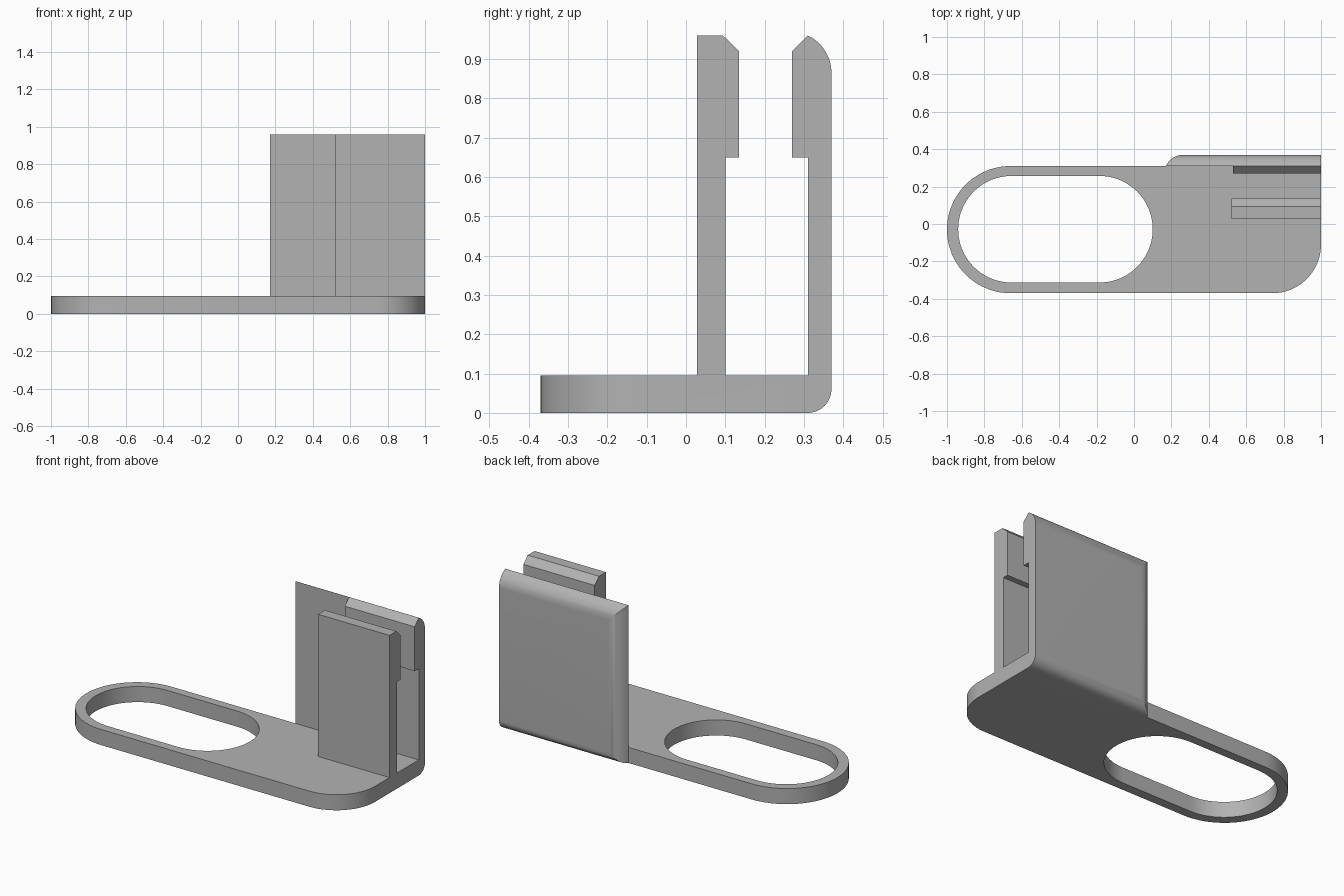
import bpy, bmesh
from math import cos, sin, radians, acos, degrees
from mathutils import Vector

cube = bpy.data.objects.get("Cube")
if cube:
    bpy.data.objects.remove(cube, do_unlink=True)

grey = bpy.data.materials.new("plain grey")
grey.use_nodes = True
colour = (0.45, 0.45, 0.45, 1)
grey.diffuse_color = colour
grey.node_tree.nodes["Principled BSDF"].inputs["Base Color"].default_value = colour


def arc(cx, cy, r, start, end, steps=16):
    angles = [radians(start + (end - start) * i / steps) for i in range(steps + 1)]
    return [(cx + r * cos(a), cy + r * sin(a)) for a in angles]


def prism(name, outline, axis, low, high):
    """Extrude an outline: (x, y) along z, or (y, z) along x."""
    bm = bmesh.new()
    place = (lambda p: (p[0], p[1], low)) if axis == "z" else (lambda p: (low, p[0], p[1]))
    face = bm.faces.new([bm.verts.new(place(p)) for p in outline])
    new = bmesh.ops.extrude_face_region(bm, geom=[face])["geom"]
    step = Vector((0, 0, high - low)) if axis == "z" else Vector((high - low, 0, 0))
    bmesh.ops.translate(bm, vec=step, verts=[v for v in new if isinstance(v, bmesh.types.BMVert)])
    bmesh.ops.recalc_face_normals(bm, faces=bm.faces)
    mesh = bpy.data.meshes.new(name)
    bm.to_mesh(mesh)
    bm.free()
    mesh.materials.append(grey)
    obj = bpy.data.objects.new(name, mesh)
    bpy.context.collection.objects.link(obj)
    return obj


def combine(obj, other, operation):
    mod = obj.modifiers.new(operation.lower(), "BOOLEAN")
    mod.operation, mod.solver, mod.object = operation, "EXACT", other
    bpy.context.view_layer.objects.active = obj
    bpy.ops.object.modifier_apply(modifier=mod.name)
    bpy.data.objects.remove(other, do_unlink=True)


# Base plate: round left end, one round front corner
thick, top, inner, outer = 0.095, 0.96, 0.31, 0.37
bracket = prism("bracket", arc(-0.66, -0.03, 0.34, 90, 270, 40)
                + arc(0.74, -0.11, 0.26, -90, 0) + [(1, inner)], "z", 0, thick)

# Long finger slot
slot = prism("slot_cutter", arc(-0.655, -0.028, 0.285, 90, 270, 40)
             + arc(-0.185, -0.028, 0.285, -90, 90, 40), "z", -0.1, 0.2)
combine(bracket, slot, "DIFFERENCE")

# Back wall: rounded top and bottom, trimmed by a rounded left edge
r = 0.105
sweep = degrees(acos((r - outer + inner) / r))
wall = prism("back_wall", arc(inner, 0.06, 0.06, -90, 0)
             + arc(outer - r, 0.865, r, 0, sweep), "x", 0.1, 1)
edge = prism("edge_cutter", arc(0.265, outer - r, r, 90, 90 + sweep)
             + [(1.2, inner), (1.2, outer)], "z", -0.1, 1.1)
combine(wall, edge, "INTERSECT")
combine(bracket, wall, "UNION")

# Catch on the inside of the back wall
catch = prism("back_catch", [(inner, 0.65), (inner, top), (0.27, 0.92), (0.27, 0.65)],
              "x", 0.53, 1)
combine(bracket, catch, "UNION")

# Front jaw with its own catch
jaw = prism("front_jaw", [(0.028, 0.05), (0.028, top), (0.094, top), (0.135, 0.92),
                          (0.135, 0.65), (0.1, 0.65), (0.1, 0.05)], "x", 0.52, 1)
combine(bracket, jaw, "UNION")

bpy.ops.object.select_all(action="DESELECT")
bracket.select_set(True)
bpy.context.view_layer.objects.active = bracket
bpy.ops.object.shade_smooth_by_angle(angle=radians(30))
